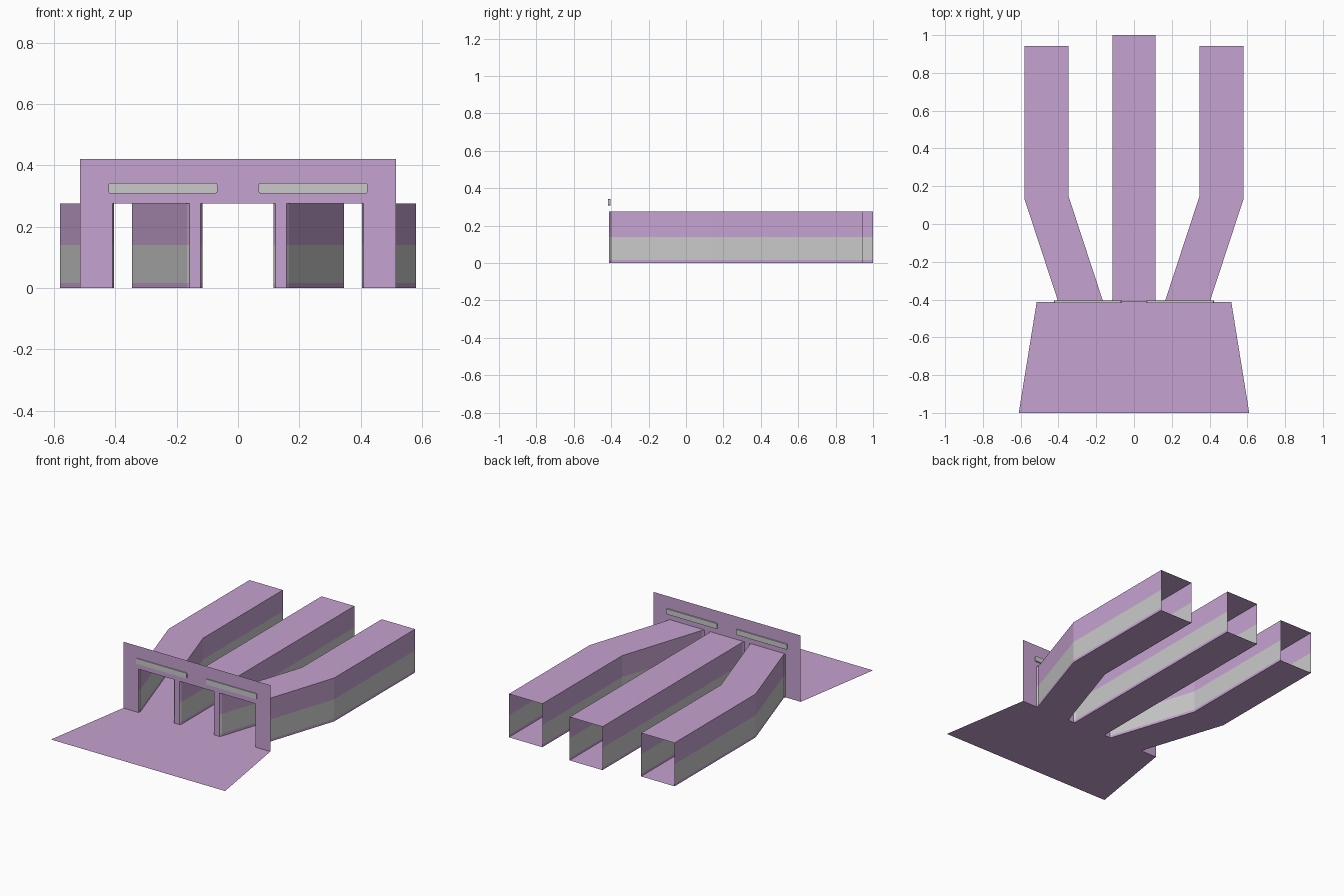
import bpy, bmesh

if "Cube" in bpy.data.objects:
    bpy.data.objects.remove(bpy.data.objects["Cube"])


def material(name, rgb):
    m = bpy.data.materials.new(name)
    m.diffuse_color = (*rgb, 1.0)
    m.use_nodes = True
    m.node_tree.nodes["Principled BSDF"].inputs["Base Color"].default_value = m.diffuse_color
    return m


PURPLE = material("lilac", (0.565, 0.365, 0.630))
GREY = material("light_grey", (0.590, 0.590, 0.590))

FRONT = -0.412            # plane of the portal
LEVELS = (0.0, 0.016, 0.14, 0.275)   # wall colour bands
ROOF = LEVELS[-1]


def finish(name, bm, mats):
    me = bpy.data.meshes.new(name)
    bm.to_mesh(me)
    bm.free()
    for m in mats:
        me.materials.append(m)
    ob = bpy.data.objects.new(name, me)
    bpy.context.collection.objects.link(ob)
    return ob


def tunnel(name, left, right):
    """Open-ended thin tunnel swept between a left and a right plan line."""
    bm = bmesh.new()
    rings = []
    for l, r in zip(left, right):
        ring = [bm.verts.new((*r, z)) for z in LEVELS]
        ring += [bm.verts.new((*l, z)) for z in reversed(LEVELS)]
        rings.append(ring)
    for a, b in zip(rings, rings[1:]):
        n = len(a)
        for i in range(n):
            j = (i + 1) % n
            f = bm.faces.new((a[i], b[i], b[j], a[j]))
            zs = sorted((a[i].co.z, a[j].co.z))
            # the middle wall band is grey
            f.material_index = int(zs == sorted((a[1].co.z, a[2].co.z)))
    finish(name, bm, (PURPLE, GREY))


# centre tunnel, with a slight flare at the mouth
tunnel("centre_tunnel",
       [(-0.122, FRONT), (-0.115, -0.40), (-0.115, 1.0)],
       [(0.122, FRONT), (0.115, -0.40), (0.115, 1.0)])

# bent side tunnels, mirrored
outer = [(0.410, FRONT), (0.405, -0.40), (0.580, 0.133), (0.580, 0.943)]
inner = [(0.158, FRONT), (0.167, -0.40), (0.346, 0.145), (0.346, 0.943)]
tunnel("right_tunnel", inner, outer)
tunnel("left_tunnel", [(-x, y) for x, y in outer], [(-x, y) for x, y in inner])

# portal wall: header plus four pillars
bm = bmesh.new()
panels = [(-0.515, 0.515, ROOF, 0.42)]
for x0, x1 in ((0.410, 0.515), (0.122, 0.158)):
    panels += [(x0, x1, 0, ROOF), (-x1, -x0, 0, ROOF)]
for x0, x1, z0, z1 in panels:
    bm.faces.new([bm.verts.new((x, FRONT, z))
                  for x, z in ((x0, z0), (x1, z0), (x1, z1), (x0, z1))])
finish("portal_wall", bm, (PURPLE,))

# forecourt floor
bm = bmesh.new()
bm.faces.new([bm.verts.new((x, y, 0)) for x, y in
              ((-0.61, -1), (0.61, -1), (0.515, FRONT), (-0.515, FRONT))])
finish("forecourt", bm, (PURPLE,))

# sign bars with rounded corners, passing through the header
for side, sx in (("left", -1), ("right", 1)):
    bm = bmesh.new()
    bmesh.ops.create_cube(bm, size=1)
    for v in bm.verts:
        v.co.x = v.co.x * 0.356 + sx * 0.245
        v.co.y = v.co.y * 0.014 - 0.411
        v.co.z = v.co.z * 0.034 + 0.325
    edges = [e for e in bm.edges
             if abs(e.verts[0].co.y - e.verts[1].co.y) > 0.01]
    bmesh.ops.bevel(bm, geom=edges, offset=0.006, segments=2, profile=0.5,
                    affect='EDGES')
    finish(side + "_sign_bar", bm, (GREY,))
